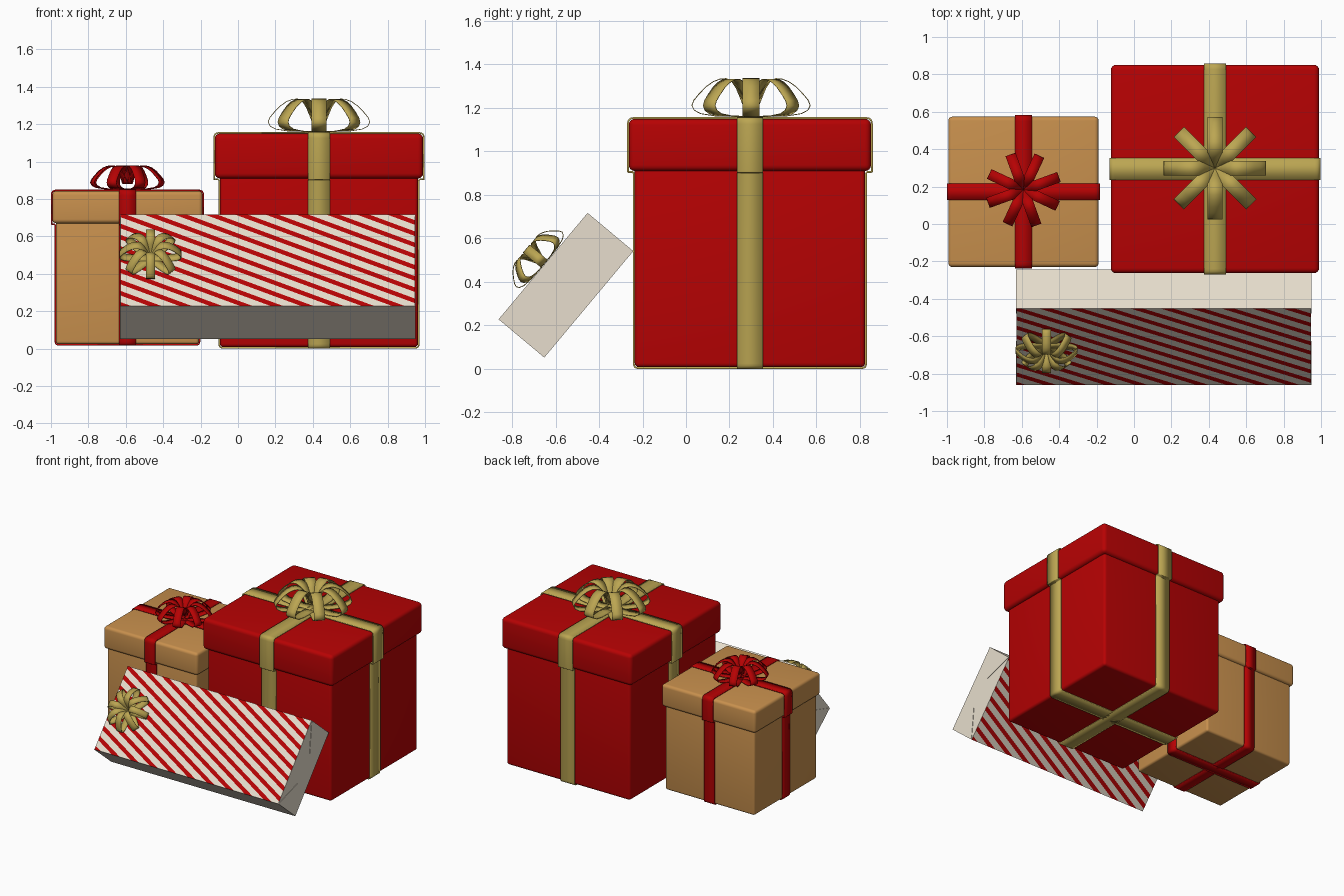
import bpy, bmesh, math
from mathutils import Matrix, Vector

if "Cube" in bpy.data.objects:
    bpy.data.objects.remove(bpy.data.objects["Cube"])


def material(name, r, g, b):
    m = bpy.data.materials.new(name)
    m.diffuse_color = (r, g, b, 1)
    m.use_nodes = True
    m.node_tree.nodes["Principled BSDF"].inputs["Base Color"].default_value = m.diffuse_color
    return m


RED = material("red", 0.47, 0.0006, 0.001)
GOLD = material("gold", 0.50, 0.38, 0.085)
TAN = material("tan", 0.58, 0.28, 0.075)
CREAM = material("cream", 0.80, 0.73, 0.61)


def add(name, bm, mats, matrix=Matrix(), smooth=True):
    me = bpy.data.meshes.new(name)
    bm.to_mesh(me)
    bm.free()
    ob = bpy.data.objects.new(name, me)
    bpy.context.collection.objects.link(ob)
    for m in mats:
        me.materials.append(m)
    ob.matrix_world = matrix
    if smooth:
        bpy.context.view_layer.objects.active = ob
        ob.select_set(True)
        bpy.ops.object.shade_smooth_by_angle(angle=math.radians(40))
        ob.select_set(False)
    return ob


def rounded_box(name, cx, cy, half, z0, z1, r, mat):
    bm = bmesh.new()
    bmesh.ops.create_cube(bm, size=1)
    bmesh.ops.scale(bm, vec=(2 * half, 2 * half, z1 - z0), verts=bm.verts)
    bmesh.ops.bevel(bm, geom=bm.edges[:], offset=r, segments=4, profile=0.5, affect='EDGES')
    add(name, bm, [mat], Matrix.Translation((cx, cy, (z0 + z1) / 2)))


def fillet(points, steps=5):
    """Closed path of (a, z, radius) with each corner rounded."""
    out = []
    n = len(points)
    for i, (a, z, r) in enumerate(points):
        p = Vector((a, z))
        q0 = p + (Vector(points[i - 1][:2]) - p).normalized() * r
        q1 = p + (Vector(points[(i + 1) % n][:2]) - p).normalized() * r
        for k in range(steps):
            t = k / (steps - 1)
            out.append(q0 * (1 - t) ** 2 + p * 2 * t * (1 - t) + q1 * t * t)
    return out


def sheet(bm, path, w, closed, matrix=Matrix()):
    """Ribbon sheet following a path in the XZ plane, width along Y."""
    rows = [[bm.verts.new(matrix @ Vector((a, s * w / 2, z))) for s in (-1, 1)] for a, z in path]
    for i in range(len(rows) - (0 if closed else 1)):
        a, b = rows[i], rows[(i + 1) % len(rows)]
        bm.faces.new((a[0], b[0], b[1], a[1]))


def wrap_ribbon(name, cx, cy, body, lid, z0, zl, z1, w, mat):
    """Two ribbons crossing over the top and under the bottom of a lidded box."""
    t = 0.008
    b, l = body + t, lid + t
    half = [(b, z0 - t, 0.025), (b, zl - t, 0.006), (l, zl - t, 0.006), (l, z1 + t, 0.032)]
    path = fillet(half + [(-a, z, r) for a, z, r in reversed(half)])
    for label, ang in (("across", 0), ("front_to_back", math.pi / 2)):
        bm = bmesh.new()
        sheet(bm, path, w, True)
        bmesh.ops.recalc_face_normals(bm, faces=bm.faces)
        ob = add(f"{name}_{label}", bm, [mat],
                 Matrix.Translation((cx, cy, 0)) @ Matrix.Rotation(ang, 4, 'Z'))
        sol = ob.modifiers.new("thickness", 'SOLIDIFY')
        sol.thickness = t
        sol.offset = -1


# Loop profile of one bow petal, as fractions of radius and height
PETAL = [(0, 0.02), (0.3, 0.02), (0.6, 0.03), (0.85, 0.09), (0.96, 0.18), (1, 0.3), (0.97, 0.43),
         (0.88, 0.6), (0.76, 0.79), (0.64, 0.92), (0.52, 0.99), (0.42, 1), (0.31, 0.93),
         (0.21, 0.76), (0.12, 0.52), (0.05, 0.32), (0, 0.25)]


def bow(name, matrix, radius, height, w, turn, mat, count=8):
    bm = bmesh.new()
    for i in range(count):
        # alternate petals differ slightly so their overlaps stay clean
        k = 1 - 0.015 * (i % 2)
        rot = Matrix.Rotation(math.radians(turn) + 2 * math.pi * i / count, 4, 'Z')
        sheet(bm, [(a * radius, z * height * k) for a, z in PETAL], w, False, rot)
    ob = add(name, bm, [mat], matrix)
    sol = ob.modifiers.new("thickness", 'SOLIDIFY')
    sol.thickness = 0.004
    sol.offset = 0


# Large red box with gold ribbon
X, Y = 0.433, 0.294
rounded_box("large_box_body", X, Y, 0.53, 0.008, 0.95, 0.02, RED)
rounded_box("large_box_lid", X, Y, 0.557, 0.91, 1.15, 0.028, RED)
wrap_ribbon("large_box_ribbon", X, Y, 0.53, 0.557, 0.008, 0.91, 1.15, 0.12, GOLD)
bow("large_box_bow", Matrix.Translation((X, Y + 0.005, 1.158)), 0.272, 0.177, 0.078, 0, GOLD)

# Small tan box with red ribbon
X, Y = -0.591, 0.172
rounded_box("small_box_body", X, Y, 0.382, 0.024, 0.70, 0.016, TAN)
rounded_box("small_box_lid", X, Y, 0.402, 0.67, 0.843, 0.022, TAN)
wrap_ribbon("small_box_ribbon", X, Y, 0.382, 0.402, 0.024, 0.67, 0.843, 0.09, RED)
bow("small_box_bow", Matrix.Translation((X, Y + 0.01, 0.85)), 0.2, 0.127, 0.057, 20, RED)

# Striped parcel leaning back: local z is its front normal, local y runs up its front
HX, HY, HZ = 0.787, 0.319, 0.137
LEAN = Matrix.Translation((0.16, -0.552, 0.385)) @ Matrix.Rotation(math.radians(50.1), 4, 'X')
SLOPE, PERIOD, FILL = 0.48, 0.078, 0.41

bm = bmesh.new()
bmesh.ops.create_cube(bm, size=2)
bmesh.ops.scale(bm, vec=(HX, HY, HZ), verts=bm.verts)
for side in (1, -1):
    normal = Vector((SLOPE * side, 1, 0))
    for i in range(-10, 11):
        for s in (i * PERIOD, (i + FILL) * PERIOD):
            faces = [f for f in bm.faces if f.normal.z * side > 0.9]
            geom = set(faces)
            for f in faces:
                geom.update(f.edges)
                geom.update(f.verts)
            bmesh.ops.bisect_plane(bm, geom=list(geom), plane_co=(0, s, 0), plane_no=normal)
            bm.normal_update()
for f in bm.faces:
    if abs(f.normal.z) > 0.9:
        c = f.calc_center_median()
        side = 1 if f.normal.z > 0 else -1
        phase = ((c.y + SLOPE * side * c.x) / PERIOD) % 1
        f.material_index = 1 if phase < FILL else 0
add("striped_parcel", bm, [CREAM, RED], LEAN, smooth=False)

# Folded paper flaps on both ends of the parcel
bm = bmesh.new()
for sx in (-1, 1):
    for sy in (-1, 1):
        tri = [(sy * HY, -HZ), (sy * HY, HZ), (sy * 0.115, 0)]
        inner = [bm.verts.new((sx * HX, y, z)) for y, z in tri]
        outer = [bm.verts.new((sx * (HX + 0.003), y, z)) for y, z in tri]
        bm.faces.new(inner)
        bm.faces.new(outer)
        for i in range(3):
            j = (i + 1) % 3
            bm.faces.new((inner[i], inner[j], outer[j], outer[i]))
bmesh.ops.recalc_face_normals(bm, faces=bm.faces)
add("parcel_end_flaps", bm, [CREAM], LEAN, smooth=False)

# Gold bow on the parcel's front
bow("parcel_bow", LEAN @ Matrix.Translation((-0.628, 0.012, HZ + 0.001)), 0.164, 0.108, 0.047, 0, GOLD)
